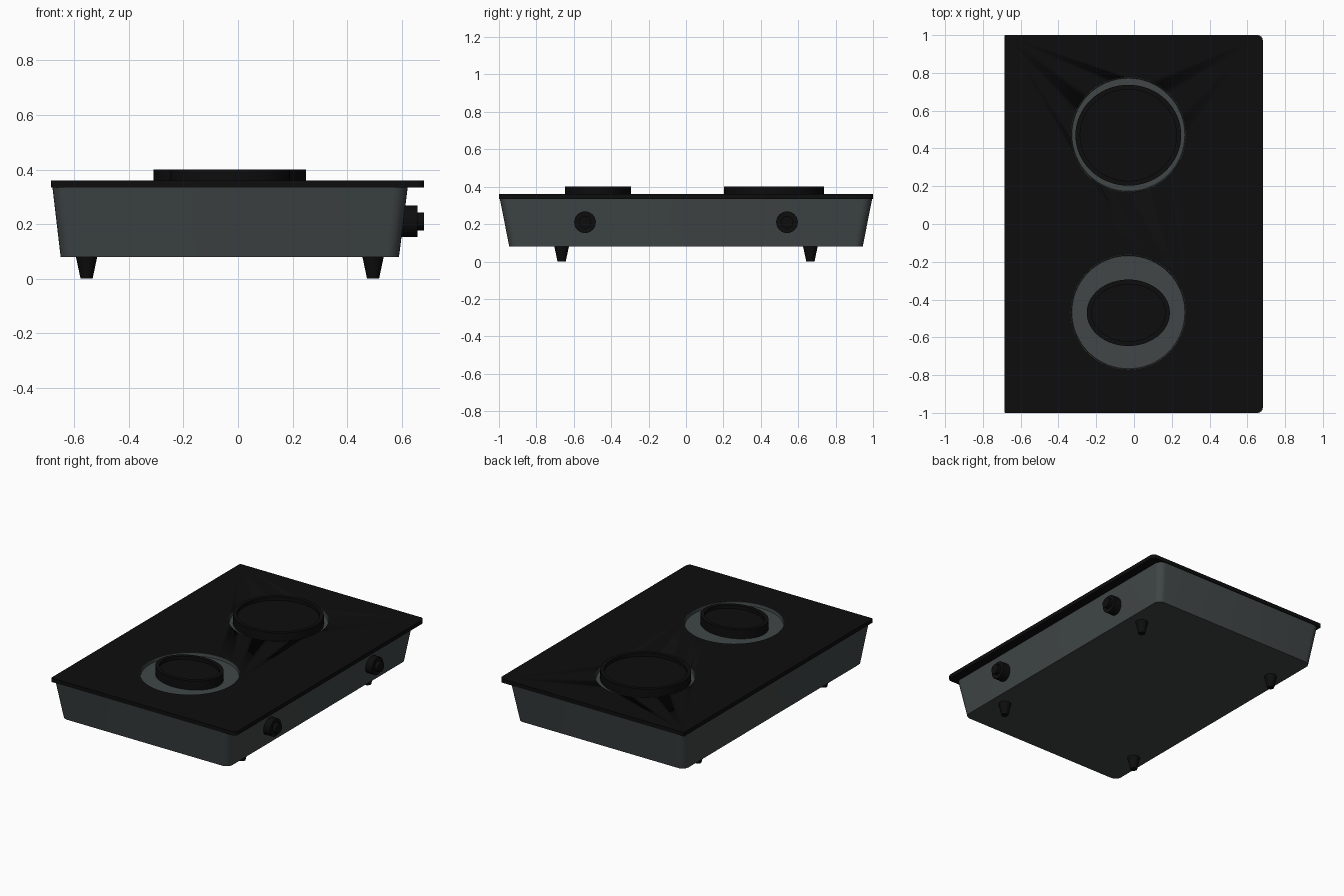
import bpy, bmesh
from math import pi, cos, sin

cube = bpy.data.objects.get("Cube")
if cube:
    bpy.data.objects.remove(cube, do_unlink=True)


def material(name, rgb):
    m = bpy.data.materials.new(name)
    m.use_nodes = True
    m.diffuse_color = (*rgb, 1)
    m.node_tree.nodes["Principled BSDF"].inputs["Base Color"].default_value = (*rgb, 1)
    return m


BLACK = material("black enamel", (0.004, 0.004, 0.004))
GREY = material("grey metal", (0.052, 0.062, 0.062))


def make_object(name, bm, mat):
    bmesh.ops.recalc_face_normals(bm, faces=bm.faces)
    mesh = bpy.data.meshes.new(name)
    bm.to_mesh(mesh)
    bm.free()
    mesh.materials.append(mat)
    ob = bpy.data.objects.new(name, mesh)
    bpy.context.collection.objects.link(ob)
    bpy.ops.object.select_all(action="DESELECT")
    ob.select_set(True)
    bpy.context.view_layer.objects.active = ob
    bpy.ops.object.shade_smooth_by_angle(angle=0.6)
    return ob


def loft(name, rings, mat, caps=True):
    """Join equal-length rings of points with quads."""
    bm = bmesh.new()
    loops = [[bm.verts.new(p) for p in ring] for ring in rings]
    for a, b in zip(loops, loops[1:]):
        for i in range(len(a)):
            j = (i + 1) % len(a)
            bm.faces.new((a[i], a[j], b[j], b[i]))
    if caps:
        bm.faces.new(loops[0])
        bm.faces.new(loops[-1])
    return make_object(name, bm, mat)


def ellipse(cx, cy, z, rx, ry, n=64):
    return [(cx + rx * cos(2 * pi * i / n), cy + ry * sin(2 * pi * i / n), z)
            for i in range(n)]


def rounded_rect(x0, x1, y, z, r_left, r_right, steps=6):
    points = []
    for sx, sy, start in ((1, 1, 0), (-1, 1, 1), (-1, -1, 2), (1, -1, 3)):
        r = r_right if sx > 0 else r_left
        cx = x1 - r if sx > 0 else x0 + r
        for i in range(steps + 1):
            a = (start + i / steps) * pi / 2
            points.append((cx + r * cos(a), sy * (y - r) + r * sin(a), z))
    return points


# Tapered housing
loft("housing", [rounded_rect(-0.65, 0.59, 0.945, 0.08, 0.045, 0.045),
                 rounded_rect(-0.68, 0.622, 0.995, 0.334, 0.05, 0.05)], GREY)

# Worktop with two round openings
top = loft("worktop", [rounded_rect(-0.685, 0.682, 1, z, 0.004, 0.028)
                       for z in (0.334, 0.36)], BLACK)
CX, HOLE = -0.03, 0.305
for side, y in (("front", -0.467), ("rear", 0.473)):
    cutter = loft(side + "_opening_cutter",
                  [ellipse(CX, y, z, HOLE, HOLE) for z in (0.3, 0.4)], BLACK)
    cutter.hide_render = True
    cutter.hide_set(True)
    cut = top.modifiers.new(side + "_opening", "BOOLEAN")
    cut.operation = "DIFFERENCE"
    cut.solver = "EXACT"
    cut.object = cutter

    # Grey dish lining the opening
    loft(side + "_dish", [ellipse(CX, y, z, r, r) for r, z in
                          ((HOLE, 0.36), (HOLE - 0.003, 0.36),
                           (HOLE - 0.006, 0.34), (0.1, 0.34))], GREY, False)

# Burner plates with a raised rim and sunken centre
for side, y, rx, ry in (("front", -0.47, 0.22, 0.176), ("rear", 0.47, 0.28, 0.267)):
    profile = ((0, 0.336), (0, 0.4), (0.025, 0.4), (0.025, 0.378))
    loft(side + "_burner", [ellipse(CX, y, z, rx - d, ry - d)
                            for d, z in profile], BLACK)

# Feet and knobs
for side, s in (("front", -1), ("rear", 1)):
    for hand, x in (("right", -0.555), ("left", 0.495)):
        loft(f"{side}_{hand}_foot",
             [ellipse(x, s * 0.665, z, r, r, 20)
              for r, z in ((0.022, 0), (0.04, 0.085))], BLACK)
    profile = ((0.058, 0.59), (0.058, 0.657), (0.033, 0.657), (0.033, 0.682))
    rings = [[(x, s * 0.54 + u, 0.21 + v) for u, v, _ in ellipse(0, 0, 0, r, r, 32)]
             for r, x in profile]
    loft(side + "_knob", rings, BLACK)
